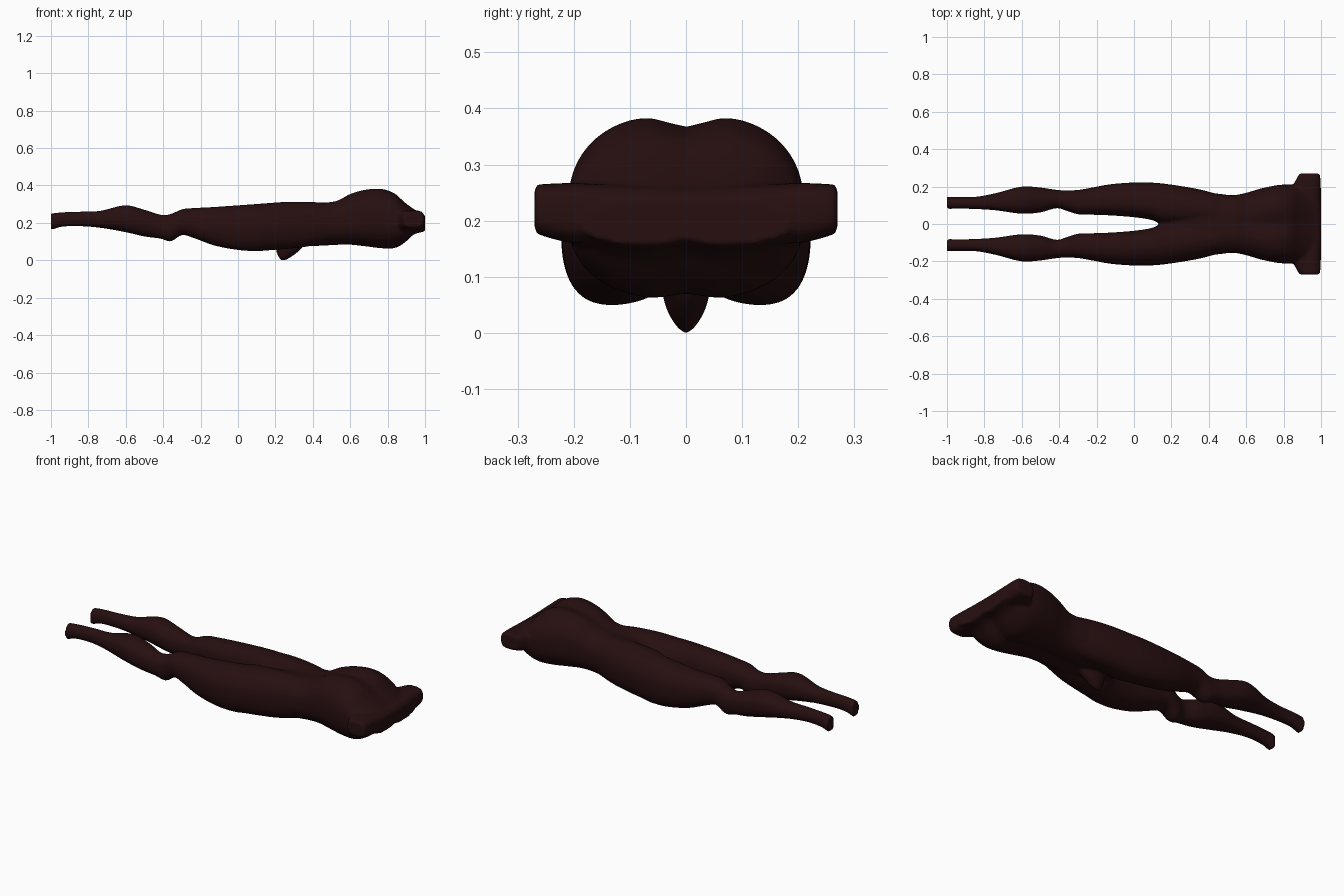
import bpy, bmesh, math

if "Cube" in bpy.data.objects:
    bpy.data.objects.remove(bpy.data.objects["Cube"])

skin = bpy.data.materials.new("dark maroon")
skin.diffuse_color = (0.02, 0.0047, 0.0052, 1)
skin.use_nodes = True
skin.node_tree.nodes["Principled BSDF"].inputs["Base Color"].default_value = skin.diffuse_color


def spline(keys, x):
    """Smooth interpolation of a table of (position, values...)."""
    i = max(k for k in range(len(keys) - 1) if keys[k][0] <= x or k == 0)
    a, b = keys[i], keys[i + 1]
    p, n = keys[max(i - 1, 0)], keys[min(i + 2, len(keys) - 1)]
    d = b[0] - a[0]
    t = min(max((x - a[0]) / d, 0), 1)
    out = []
    for j in range(1, len(a)):
        m0 = (b[j] - p[j]) / (b[0] - p[0]) * d
        m1 = (n[j] - a[j]) / (n[0] - a[0]) * d
        out.append((2*t**3 - 3*t*t + 1) * a[j] + (t**3 - 2*t*t + t) * m0
                   + (3*t*t - 2*t**3) * b[j] + (t**3 - t*t) * m1)
    return out


def loft(bm, keys, section, steps, sides=36):
    """Closed tube through cross-sections sampled along the key table."""
    rings = []
    for s in range(steps + 1):
        x = keys[0][0] + (keys[-1][0] - keys[0][0]) * s / steps
        v = spline(keys, x)
        rings.append([bm.verts.new(section(x, v, 2 * math.pi * k / sides))
                      for k in range(sides)])
    faces = [bm.faces.new(rings[0][::-1]), bm.faces.new(rings[-1])]
    for r, q in zip(rings, rings[1:]):
        for k in range(sides):
            n = (k + 1) % sides
            faces.append(bm.faces.new((r[k], r[n], q[n], q[k])))
    bmesh.ops.recalc_face_normals(bm, faces=faces)


def power(v, e):
    return math.copysign(abs(v) ** e, v)


# Legs: x, inner y, outer y, bottom z, top z
leg = [(-1, .08, .146, .16, .25), (-.95, .082, .145, .178, .256),
       (-.85, .08, .145, .182, .26), (-.74, .073, .165, .174, .264),
       (-.6, .055, .2, .15, .294), (-.5, .062, .195, .127, .27),
       (-.41, .085, .182, .115, .243), (-.36, .07, .18, .1, .247),
       (-.3, .052, .182, .135, .273), (-.24, .05, .192, .12, .279),
       (-.13, .046, .212, .08, .285), (0, .036, .222, .055, .294),
       (.1, .02, .221, .049, .301), (.15, -.003, .217, .052, .305),
       (.25, -.003, .203, .06, .312), (.35, -.003, .185, .07, .313),
       (.45, -.003, .16, .09, .308), (.55, .0, .14, .12, .29)]

# Torso: x, half width, bottom z, top z, depth of the spine groove
torso = [(.14, .06, .09, .27, .02), (.25, .13, .075, .3, .02),
         (.35, .17, .07, .314, .014), (.45, .162, .073, .314, .01),
         (.53, .154, .077, .325, .01), (.6, .167, .078, .362, .013),
         (.68, .19, .07, .385, .02), (.77, .208, .06, .389, .024),
         (.84, .211, .062, .362, .018), (.89, .207, .09, .315, .01),
         (.94, .2, .135, .277, .005), (1, .19, .152, .24, .003)]

# Shoulder stubs: y, start x, end x, bottom z, top z
shoulder = [(-.27, .885, .992, .178, .264), (-.24, .868, .997, .168, .266),
            (-.2, .85, .998, .16, .267), (0, .86, 1, .152, .26),
            (.2, .85, .998, .16, .267), (.24, .868, .997, .168, .266),
            (.27, .885, .992, .178, .264)]

# Pelvic bulge: z, start x, end x, half width
bulge = [(.0, .232, .255, .006), (.015, .217, .28, .02),
         (.04, .207, .315, .034), (.07, .2, .345, .042), (.12, .2, .36, .045)]


def torso_section(x, v, a):
    w, lo, hi, dip = v
    y = w * power(math.cos(a), .8)
    s = math.sin(a)
    mid = lo + (hi - lo) * .5
    z = mid + (hi - lo) / 2 * power(s, .8)
    if s > 0:
        z -= dip * s * math.exp(-(y / .05) ** 2)
        z -= dip * .0 * s
    else:
        # shallow groove down the middle of the underside
        z += .012 * -s * math.exp(-(y / .04) ** 2)
    return x, y, z


def make_leg_section(side):
    def section(x, v, a):
        i, o, lo, hi = v
        # front of the thigh leans outward, back leans toward the middle
        lean = .012 * max(0, min(1, (x + .3) / .3))
        return (x, side * ((i + o) / 2 + (o - i) / 2 * power(math.cos(a), .9)
                           - lean * math.sin(a) * abs(math.sin(a))),
                (lo + hi) / 2 + (hi - lo) / 2 * power(math.sin(a), .9))
    return section


def shoulder_section(y, v, a):
    x0, x1, lo, hi = v
    c = power(math.cos(a), .55)
    x = (x0 + x1) / 2 + (x1 - x0) / 2 * c
    return x, y, (lo + hi) / 2 + (hi - lo) / 2 * power(math.sin(a), .65)


def bulge_section(z, v, a):
    x0, x1, w = v
    return (x0 + x1) / 2 + (x1 - x0) / 2 * math.cos(a), w * math.sin(a), z


bm = bmesh.new()
for side in (1, -1):
    loft(bm, leg, make_leg_section(side), 90)
loft(bm, torso, torso_section, 60, 64)
loft(bm, shoulder, shoulder_section, 30)
loft(bm, bulge, bulge_section, 14, 24)

mesh = bpy.data.meshes.new("statue_body")
bm.to_mesh(mesh)
bm.free()
mesh.materials.append(skin)
body = bpy.data.objects.new("statue_body", mesh)
bpy.context.collection.objects.link(body)

# Fuse the parts into one continuous sculpted surface
fuse = body.modifiers.new("fuse", 'REMESH')
fuse.mode = 'VOXEL'
fuse.voxel_size = .008
fuse.use_smooth_shade = True
soften = body.modifiers.new("soften", 'SMOOTH')
soften.factor = .5
soften.iterations = 3

bpy.context.view_layer.objects.active = body
body.select_set(True)
for name in ("fuse", "soften"):
    bpy.ops.object.modifier_apply(modifier=name)
bpy.ops.object.shade_smooth_by_angle(angle=math.radians(50))
